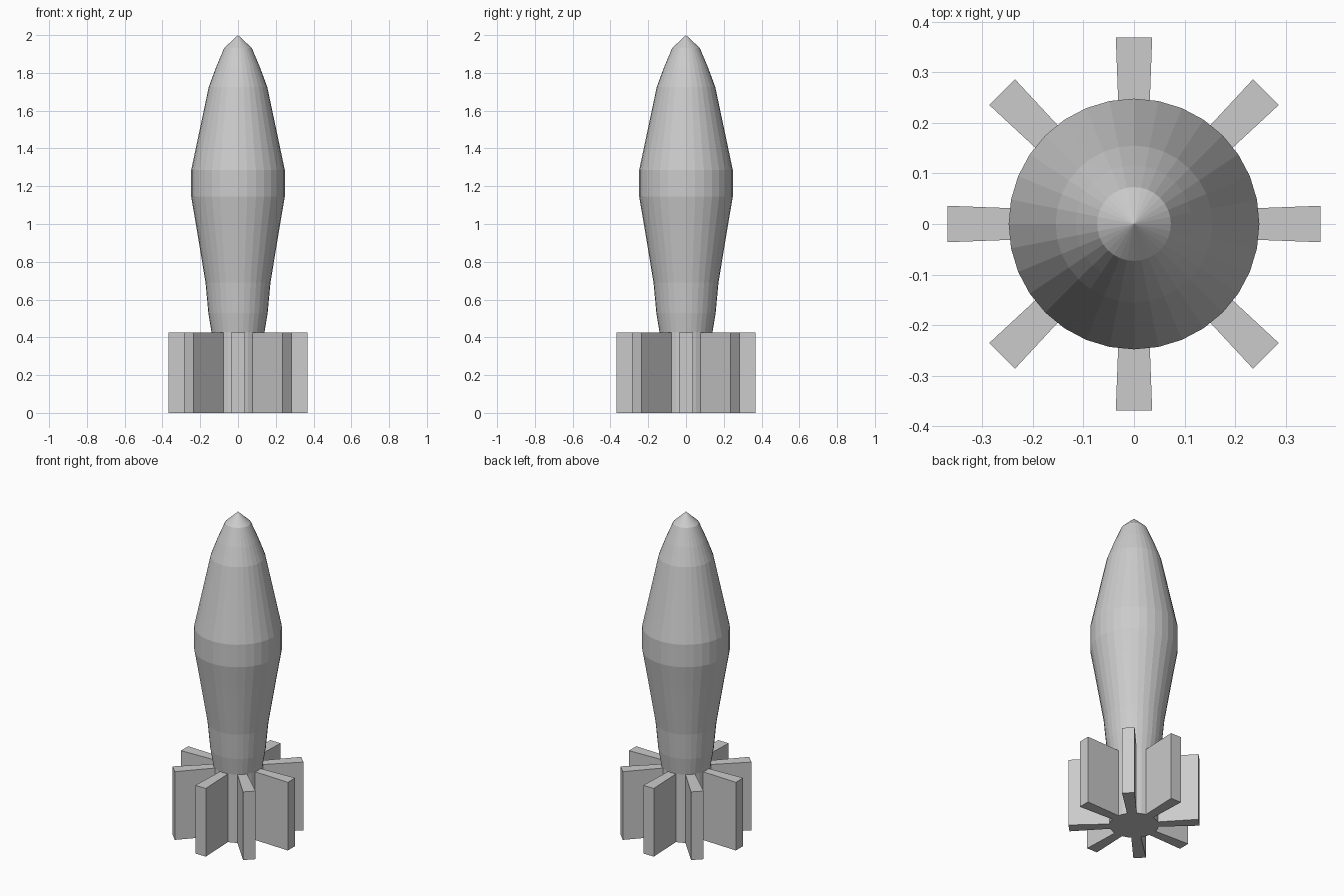
import bpy, bmesh
from math import cos, sin, pi
from mathutils import Vector

if "Cube" in bpy.data.objects:
    bpy.data.objects.remove(bpy.data.objects["Cube"])

SIDES = 32
FINS = 8
# (radius, height) from the tail up to the nose
PROFILE = [(0.14, 0), (0.14, 0.425), (0.157, 0.53), (0.172, 0.69),
           (0.223, 1.0), (0.248, 1.145), (0.248, 1.285), (0.155, 1.725),
           (0.116, 1.83), (0.073, 1.932)]

bm = bmesh.new()

# Lathed body with a flat base and a pointed nose
rings = [[bm.verts.new((r * cos(2 * pi * i / SIDES), r * sin(2 * pi * i / SIDES), z))
          for i in range(SIDES)] for r, z in PROFILE]
tip = bm.verts.new((0, 0, 2))
hub_faces = []
for k, (low, high) in enumerate(zip(rings, rings[1:])):
    for i in range(SIDES):
        j = (i + 1) % SIDES
        face = bm.faces.new((low[i], low[j], high[j], high[i]))
        if k == 0:
            hub_faces.append(face)
for i in range(SIDES):
    bm.faces.new((rings[-1][i], rings[-1][(i + 1) % SIDES], tip))
bm.faces.new(rings[0][::-1])

# Fins: pairs of hub faces pulled outward to a flat, slightly wider end
for n in range(FINS):
    a = 2 * pi * n / FINS
    out, side = Vector((cos(a), sin(a), 0)), Vector((-sin(a), cos(a), 0))
    c = n * SIDES // FINS
    res = bmesh.ops.extrude_face_region(bm, geom=[hub_faces[c - 1], hub_faces[c]])
    for v in res["geom"]:
        if isinstance(v, bmesh.types.BMVert):
            t = v.co.dot(side) * 0.036 / 0.0273
            v.co = out * 0.369 + side * t + Vector((0, 0, v.co.z))

bmesh.ops.recalc_face_normals(bm, faces=bm.faces)
mesh = bpy.data.meshes.new("finned_shell")
bm.to_mesh(mesh)
bm.free()
bpy.context.collection.objects.link(bpy.data.objects.new("finned_shell", mesh))
